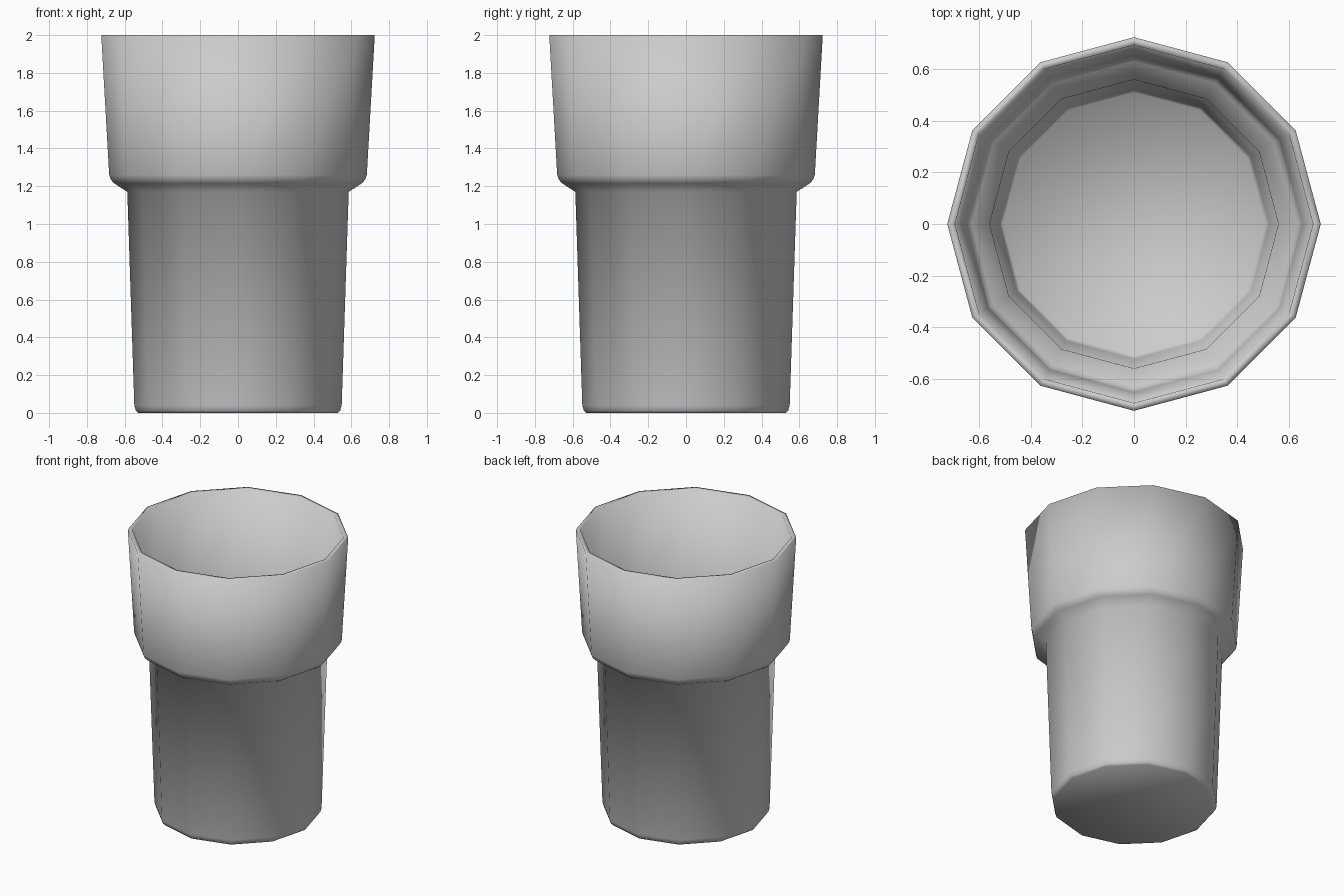
import bpy, bmesh
from math import cos, sin, pi

if "Cube" in bpy.data.objects:
    bpy.data.objects.remove(bpy.data.objects["Cube"])

SIDES = 12

# Cross-section (radius, height): outer wall upward, over the rim, inner wall down
profile = [
    (0.53, 0.0), (0.541, 0.012), (0.549, 0.04), (0.586, 1.17),
    (0.655, 1.215), (0.674, 1.235), (0.682, 1.26), (0.724, 2.0),
    (0.694, 2.0), (0.652, 1.27), (0.645, 1.25), (0.63, 1.235),
    (0.56, 1.19), (0.523, 0.05), (0.51, 0.03),
]

bm = bmesh.new()
rings = [[bm.verts.new((r * cos(2 * pi * i / SIDES), r * sin(2 * pi * i / SIDES), z))
          for i in range(SIDES)] for r, z in profile]

# Walls
for low, high in zip(rings, rings[1:]):
    for i in range(SIDES):
        j = (i + 1) % SIDES
        bm.faces.new((low[i], low[j], high[j], high[i]))

# Underside and inner floor
bm.faces.new(rings[0][::-1])
bm.faces.new(rings[-1])

bmesh.ops.recalc_face_normals(bm, faces=bm.faces)
for f in bm.faces:
    f.smooth = True

mesh = bpy.data.meshes.new("cup")
bm.to_mesh(mesh)
bm.free()
cup = bpy.data.objects.new("cup", mesh)
bpy.context.collection.objects.link(cup)
